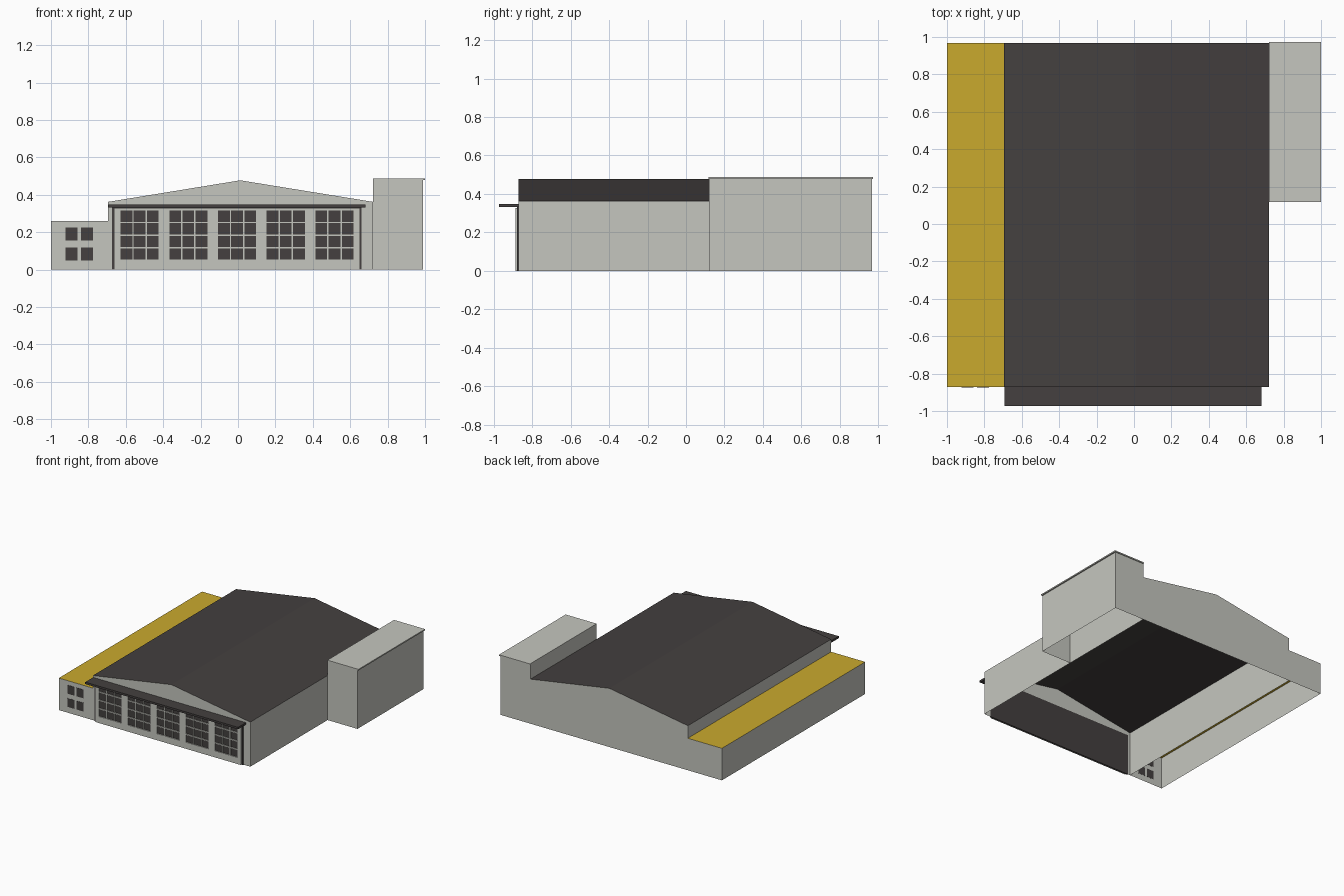
import bpy, bmesh

if "Cube" in bpy.data.objects:
    bpy.data.objects.remove(bpy.data.objects["Cube"])


def mat(name, col):
    m = bpy.data.materials.new(name)
    m.diffuse_color = (*col, 1)
    m.use_nodes = True
    m.node_tree.nodes["Principled BSDF"].inputs["Base Color"].default_value = m.diffuse_color
    return m


GREY = mat("pale_grey", (0.56, 0.565, 0.52))
DARK = mat("charcoal", (0.058, 0.051, 0.050))
GOLD = mat("mustard", (0.59, 0.40, 0.027))

FRONT, BACK = -0.872, 0.967


def finish(name, bm, *mats):
    me = bpy.data.meshes.new(name)
    bm.to_mesh(me)
    bm.free()
    for m in mats:
        me.materials.append(m)
    ob = bpy.data.objects.new(name, me)
    bpy.context.collection.objects.link(ob)
    return ob


def shell(name, profile, y0, y1, wall, roof):
    """Extrude an x-z profile along y, open underneath; upward faces get the roof colour."""
    bm = bmesh.new()
    face = bm.faces.new([bm.verts.new((x, y0, z)) for x, z in profile])
    ext = bmesh.ops.extrude_face_region(bm, geom=[face], use_keep_orig=True)
    for v in ext["geom"]:
        if isinstance(v, bmesh.types.BMVert):
            v.co.y = y1
    bmesh.ops.recalc_face_normals(bm, faces=bm.faces)
    bm.normal_update()
    bmesh.ops.delete(bm, geom=[f for f in bm.faces if f.normal.z < -0.5], context="FACES_ONLY")
    for f in bm.faces:
        f.material_index = int(f.normal.z > 0.5)
    return finish(name, bm, wall, roof)


def box(name, x0, x1, y0, y1, z0, z1, m):
    bm = bmesh.new()
    bmesh.ops.create_cube(bm, size=1)
    for v in bm.verts:
        v.co = (x1 if v.co.x > 0 else x0, y1 if v.co.y > 0 else y0, z1 if v.co.z > 0 else z0)
    return finish(name, bm, m)


# Main hall with low gable roof
shell("main_hall", [(-0.694, 0), (0.721, 0), (0.721, 0.362), (0.012, 0.477), (-0.694, 0.362)],
      FRONT, BACK, GREY, DARK)

# Low side annex with coloured flat roof
shell("side_annex", [(-1, 0), (-0.694, 0), (-0.694, 0.26), (-1, 0.26)], FRONT, BACK, GREY, GOLD)

# Tall rear block and its thin roof slab
shell("rear_block", [(0.721, 0), (0.99, 0), (0.99, 0.478), (0.721, 0.478)], 0.12, BACK, GREY, GREY)
box("rear_block_roof", 0.721, 1.0, 0.117, 0.973, 0.478, 0.488, GREY)

# Dark glazing behind the front bays, reaching just through the wall
box("front_glazing", -0.673, 0.661, -0.880, FRONT + 0.001, 0, 0.335, DARK)

# Pale bay frame: grid of cells with the window panes left open
xs, panes_x = [-0.659], set()
for g in range(5):
    for c in range(3):
        x = -0.628 + 0.2605 * g + 0.0705 * c
        panes_x.add(len(xs))
        xs += [x, x + 0.063]
xs.append(0.650)
zs, panes_z = [0], set()
for r in range(4):
    z = 0.053 + 0.0675 * r
    panes_z.add(len(zs))
    zs += [z, z + 0.06]
zs.append(0.327)

bm = bmesh.new()
grid = [[bm.verts.new((x, -0.888, z)) for z in zs] for x in xs]
for i in range(len(xs) - 1):
    for j in range(len(zs) - 1):
        if not (i in panes_x and j in panes_z):
            bm.faces.new((grid[i][j], grid[i + 1][j], grid[i + 1][j + 1], grid[i][j + 1]))
frame = finish("bay_frame", bm, GREY)
sol = frame.modifiers.new("thickness", "SOLIDIFY")
sol.thickness = 0.008
sol.offset = -1

# Canopy over the bays
box("canopy", -0.692, 0.682, -0.973, FRONT, 0.332, 0.348, DARK)

# Annex windows
for i, x in enumerate((-0.921, -0.839)):
    for j, z in enumerate((0.048, 0.155)):
        box(f"annex_window_{i}_{j}", x, x + 0.063, FRONT - 0.002, FRONT + 0.001, z, z + 0.07, DARK)
